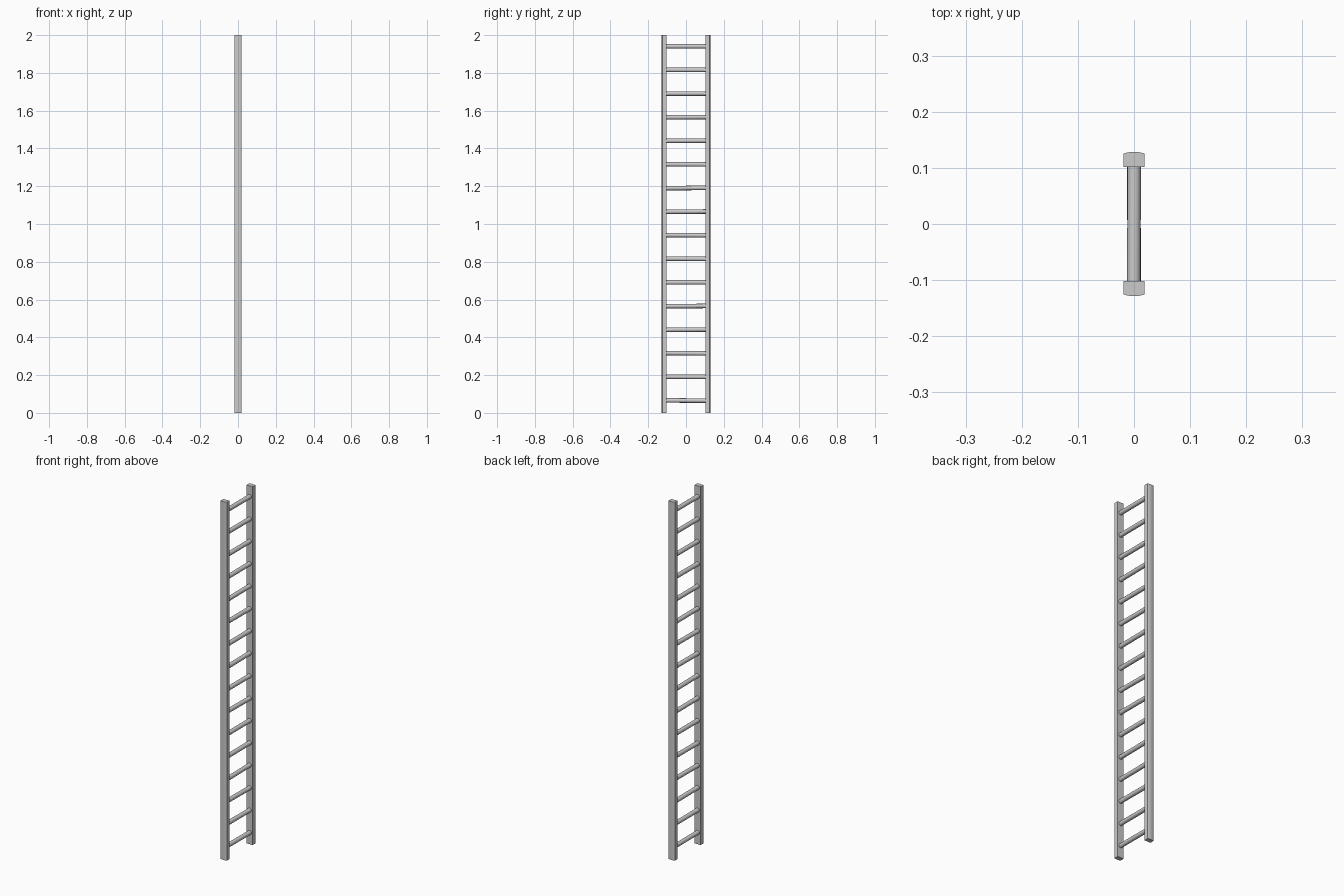
import bpy, bmesh, math, random
from mathutils import Matrix

if "Cube" in bpy.data.objects:
    bpy.data.objects.remove(bpy.data.objects["Cube"])

random.seed(4)
HEIGHT = 2.0
RUNGS = 16


def finish(name, bm):
    bmesh.ops.recalc_face_normals(bm, faces=bm.faces)
    mesh = bpy.data.meshes.new(name)
    bm.to_mesh(mesh)
    bm.free()
    obj = bpy.data.objects.new(name, mesh)
    bpy.context.collection.objects.link(obj)
    return obj


# Side rails: rectangular section with a slightly bowed outer face
def rail(name, side):
    profile = [(-0.019, 0.102), (0.019, 0.102), (0.019, 0.1255),
               (0.01, 0.1278), (0.0, 0.1285), (-0.01, 0.1278), (-0.019, 0.1255)]
    bm = bmesh.new()
    face = bm.faces.new([bm.verts.new((x, y * side, 0)) for x, y in profile])
    ext = bmesh.ops.extrude_face_region(bm, geom=[face], use_keep_orig=True)
    top = [v for v in ext["geom"] if isinstance(v, bmesh.types.BMVert)]
    bmesh.ops.translate(bm, verts=top, vec=(0, 0, HEIGHT))
    return finish(name, bm)


rail("left_rail", 1)
rail("right_rail", -1)

# Round rungs, each tilted very slightly as if hand fitted
pitch = HEIGHT / RUNGS
for i in range(RUNGS):
    bm = bmesh.new()
    tilt = (Matrix.Translation((0, 0, (i + 0.5) * pitch + 0.003))
            @ Matrix.Rotation(random.uniform(-0.01, 0.01), 4, 'X')
            @ Matrix.Rotation(random.uniform(-0.005, 0.005), 4, 'Z')
            @ Matrix.Rotation(math.pi / 2, 4, 'X'))
    bmesh.ops.create_cone(bm, cap_ends=True, segments=12, radius1=0.012,
                          radius2=0.012, depth=0.216, matrix=tilt)
    for f in bm.faces:
        f.smooth = len(f.verts) == 4
    finish(f"rung_{i + 1:02d}", bm)
